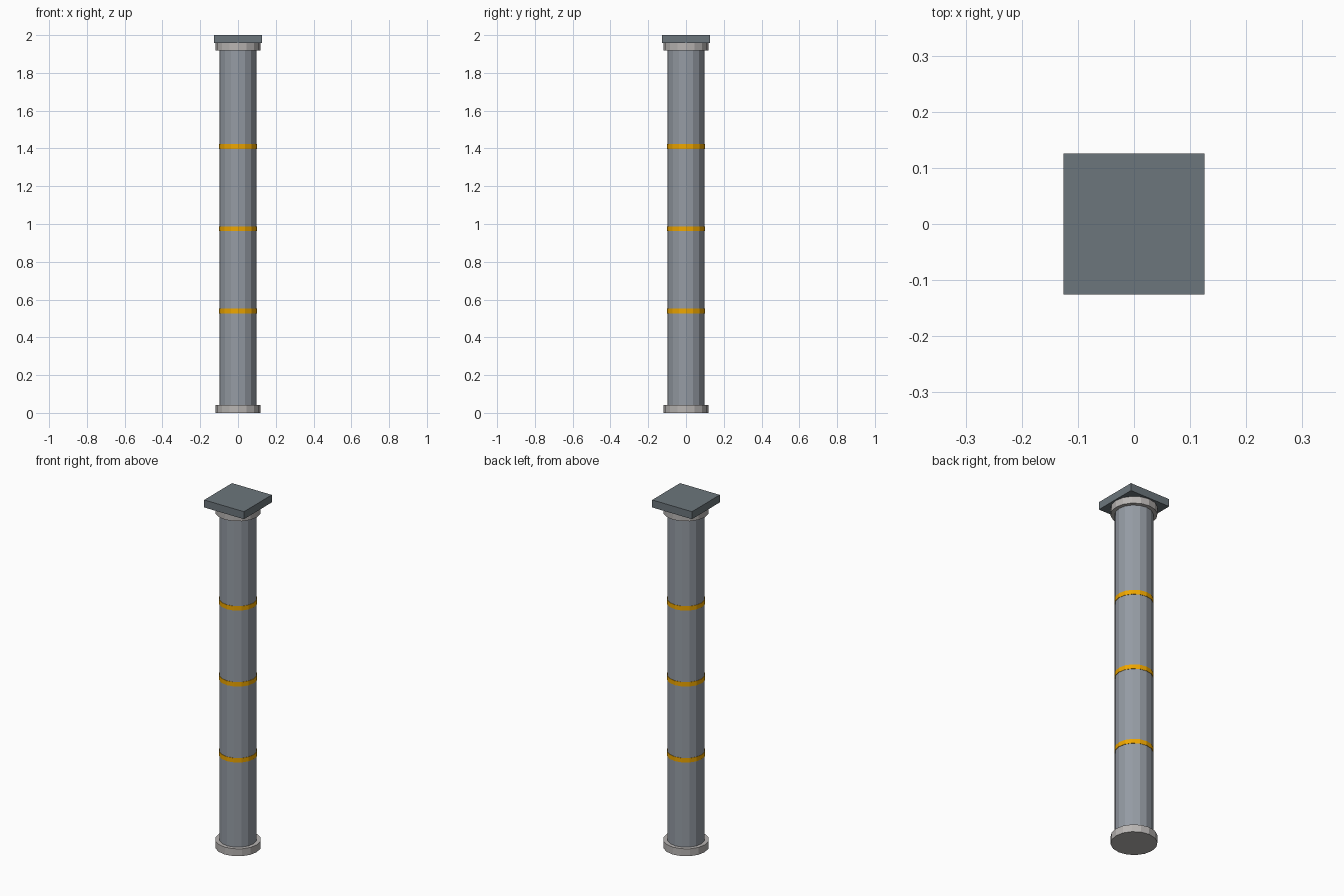
import bpy
from math import pi

if "Cube" in bpy.data.objects:
    bpy.data.objects.remove(bpy.data.objects["Cube"])

SIDES = 16
HEIGHT = 2.0


def material(name, rgb):
    m = bpy.data.materials.new(name)
    m.diffuse_color = (*rgb, 1.0)
    m.use_nodes = True
    m.node_tree.nodes["Principled BSDF"].inputs["Base Color"].default_value = m.diffuse_color
    return m


STEEL = material("blue_grey", (0.30, 0.33, 0.37))
DARK = material("dark_grey", (0.15, 0.18, 0.20))
PALE = material("pale_grey", (0.48, 0.46, 0.45))
ORANGE = material("orange", (0.85, 0.38, 0.0))


def finish(name, mat):
    ob = bpy.context.object
    ob.name = name
    ob.data.name = name
    ob.data.materials.append(mat)
    return ob


def drum(name, radius, z0, z1, mat):
    """Flat-shaded upright prism with a vertex on the x axis."""
    bpy.ops.mesh.primitive_cylinder_add(
        vertices=SIDES, radius=radius, depth=z1 - z0,
        location=(0, 0, (z0 + z1) / 2))
    return finish(name, mat)


# Shaft
drum("shaft", 0.098, 0.002, 1.95, STEEL)

# Collars at foot and head
drum("base_collar", 0.119, 0.0, 0.042, PALE)
drum("top_collar", 0.119, 1.918, 1.957, PALE)

# Three evenly spaced bands, slightly proud of the shaft
for i in range(3):
    z = 0.54 + i * 0.435
    drum(f"band_{i + 1}", 0.1, z - 0.0125, z + 0.0125, ORANGE)

# Square cap slab
bpy.ops.mesh.primitive_cube_add(size=1, location=(0, 0, (1.957 + HEIGHT) / 2))
bpy.context.object.scale = (0.252, 0.252, HEIGHT - 1.957)
bpy.ops.object.transform_apply(location=False, rotation=False, scale=True)
finish("cap_slab", DARK)
